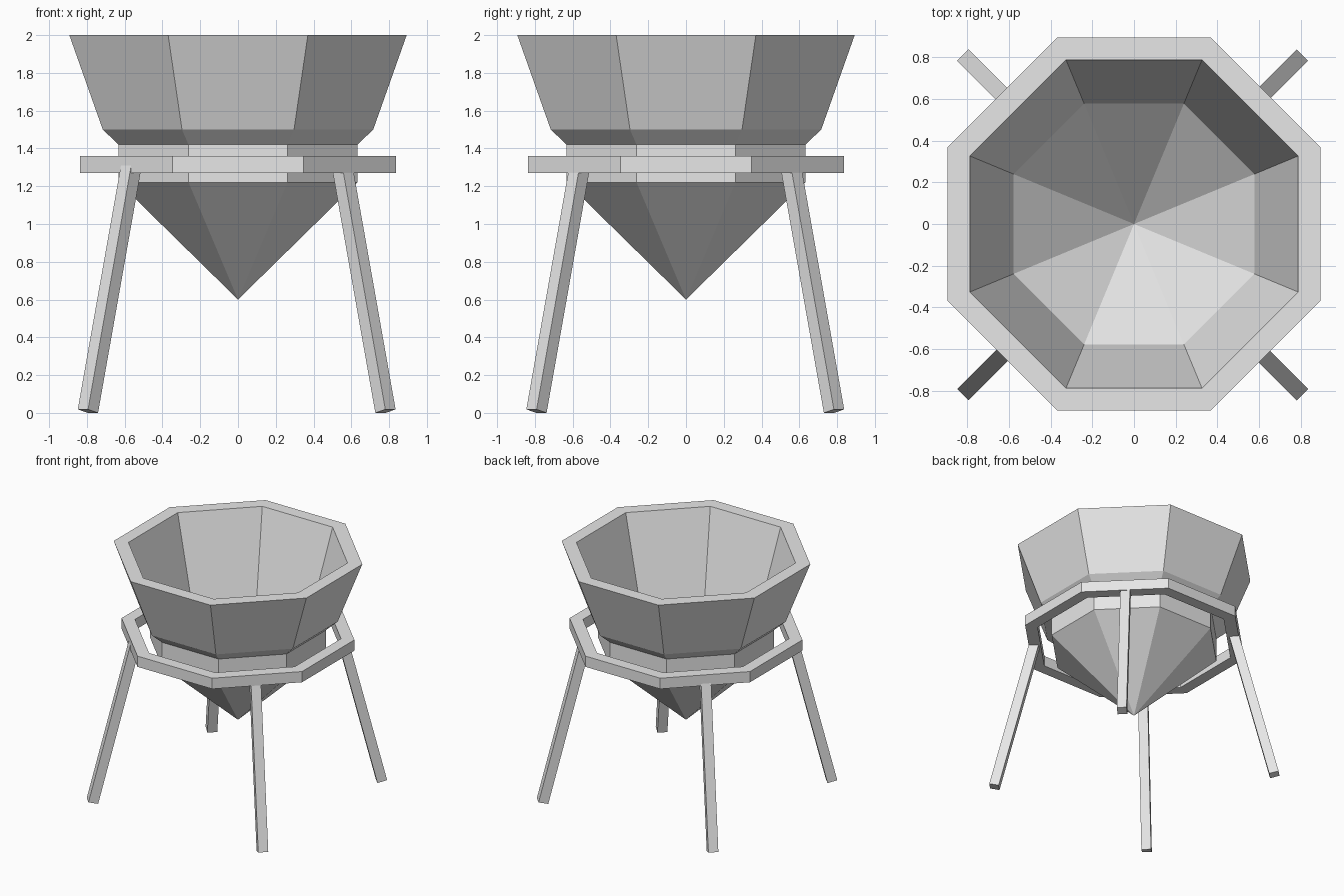
import bpy, bmesh
from math import pi, cos, sin, atan2, hypot

cube = bpy.data.objects.get("Cube")
if cube:
    bpy.data.objects.remove(cube)

# Single plain grey
grey = bpy.data.materials.new("plain_grey")
grey.use_nodes = True
grey.diffuse_color = (0.8, 0.8, 0.8, 1)
grey.node_tree.nodes["Principled BSDF"].inputs["Base Color"].default_value = (0.8, 0.8, 0.8, 1)

SIDES = 8


def finish(name, bm):
    bmesh.ops.recalc_face_normals(bm, faces=bm.faces)
    mesh = bpy.data.meshes.new(name)
    bm.to_mesh(mesh)
    bm.free()
    mesh.materials.append(grey)
    obj = bpy.data.objects.new(name, mesh)
    bpy.context.collection.objects.link(obj)
    return obj


def octagonal(name, profile, closed=False):
    """Sweep (flat-to-centre distance, height) points round eight flat sides."""
    bm = bmesh.new()
    rings = []
    for dist, z in profile:
        if dist == 0:
            rings.append([bm.verts.new((0, 0, z))] * SIDES)
            continue
        r = dist / cos(pi / SIDES)
        angles = [(2 * i + 1) * pi / SIDES for i in range(SIDES)]
        rings.append([bm.verts.new((r * cos(a), r * sin(a), z)) for a in angles])
    pairs = list(zip(rings, rings[1:]))
    if closed:
        pairs.append((rings[-1], rings[0]))
    for low, high in pairs:
        for i in range(SIDES):
            j = (i + 1) % SIDES
            corners = [low[i], low[j], high[j], high[i]]
            bm.faces.new(list(dict.fromkeys(corners)))
    return finish(name, bm)


# Hopper: pointed base, collar, flared wall, flat rim, then the inside surface
octagonal("hopper", [
    (0, 0.6), (0.632, 1.22), (0.632, 1.42), (0.716, 1.5), (0.893, 2),
    (0.787, 2), (0.577, 1.22), (0, 0.66),
])

# Support ring standing clear of the collar
octagonal("support_ring", [(0.836, 1.27), (0.836, 1.36), (0.74, 1.36), (0.74, 1.27)],
          closed=True)

# Four splayed legs under the diagonal sides of the ring
WIDTH = 0.077
foot, head = (1.114, 0.0093), (0.791, 1.3)
run, rise = head[0] - foot[0], head[1] - foot[1]
for k, name in enumerate(["back_left", "back_right", "front_right", "front_left"]):
    bm = bmesh.new()
    bmesh.ops.create_cube(bm, size=1)
    bmesh.ops.scale(bm, vec=(WIDTH, WIDTH, hypot(run, rise)), verts=bm.verts)
    leg = finish(name + "_leg", bm)
    turn = pi / 4 + k * pi / 2
    mid = (foot[0] + head[0]) / 2
    leg.location = (mid * cos(turn) - 0.007, mid * sin(turn) - 0.004, (foot[1] + head[1]) / 2)
    leg.rotation_euler = (0, atan2(run, rise), turn)
